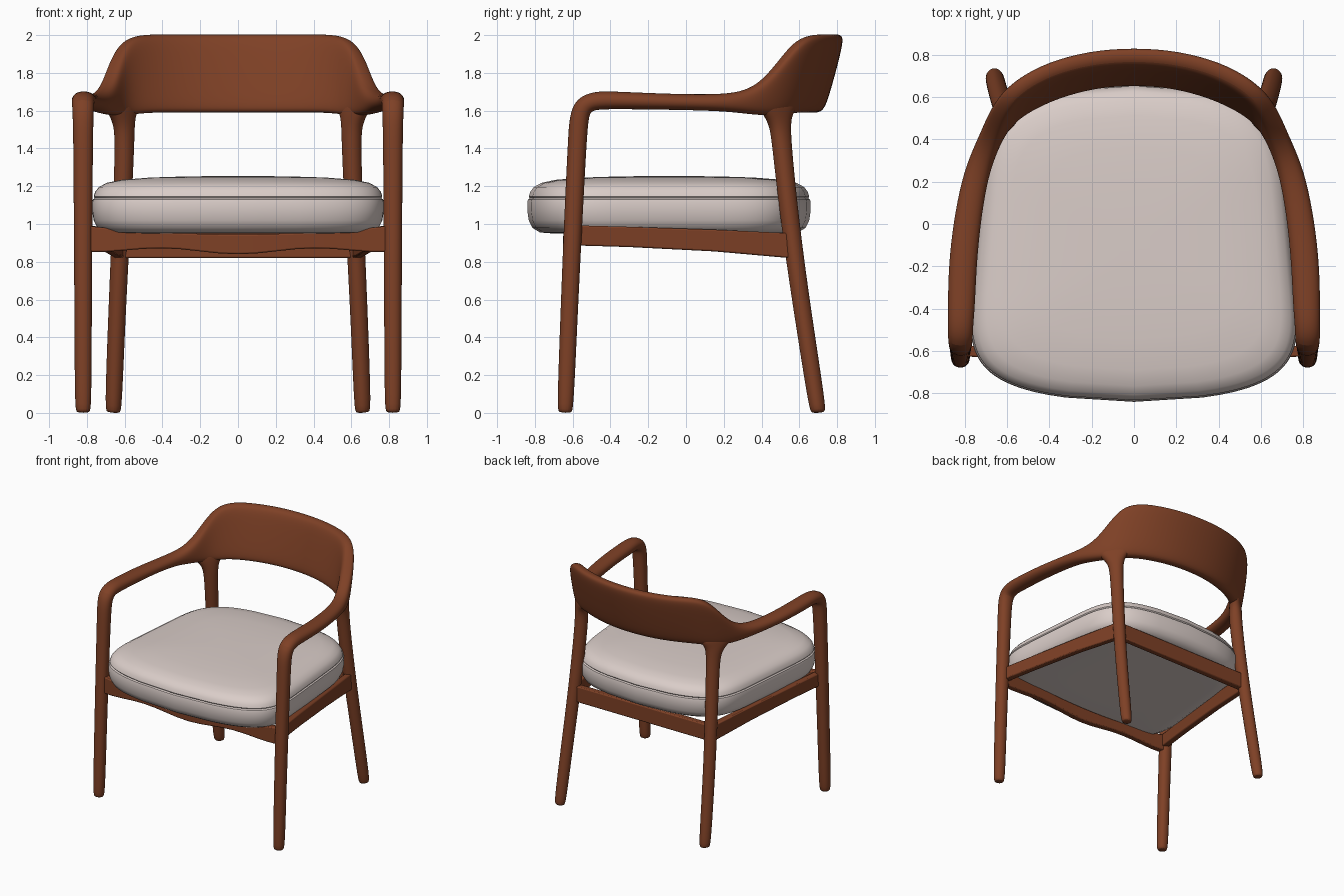
import bpy, bmesh, math
from mathutils import Vector

if "Cube" in bpy.data.objects:
    bpy.data.objects.remove(bpy.data.objects["Cube"])


def material(name, rgb):
    m = bpy.data.materials.new(name)
    m.diffuse_color = (*rgb, 1)
    m.use_nodes = True
    m.node_tree.nodes["Principled BSDF"].inputs["Base Color"].default_value = m.diffuse_color
    return m


WOOD = material("brown wood", (0.21, 0.052, 0.019))
FABRIC = material("pale fabric", (0.70, 0.61, 0.58))


def finish(name, bm, mat, subsurf=0, bevel=0.0):
    bmesh.ops.recalc_face_normals(bm, faces=bm.faces[:])
    me = bpy.data.meshes.new(name)
    bm.to_mesh(me)
    bm.free()
    ob = bpy.data.objects.new(name, me)
    bpy.context.collection.objects.link(ob)
    me.materials.append(mat)
    if subsurf:
        s = ob.modifiers.new("smooth", 'SUBSURF')
        s.levels = s.render_levels = subsurf
    if bevel:
        b = ob.modifiers.new("bevel", 'BEVEL')
        b.width, b.segments = bevel, 2
    bpy.ops.object.select_all(action='DESELECT')
    ob.select_set(True)
    bpy.context.view_layer.objects.active = ob
    bpy.ops.object.shade_smooth_by_angle(angle=math.radians(40))
    return ob


def skin(bm, rings):
    """Join rings of points into a closed tube with end caps."""
    vr = [[bm.verts.new(p) for p in r] for r in rings]
    n = len(vr[0])
    for r0, r1 in zip(vr, vr[1:]):
        for i in range(n):
            j = (i + 1) % n
            bm.faces.new((r0[i], r0[j], r1[j], r1[i]))
    bm.faces.new(vr[0][::-1])
    bm.faces.new(vr[-1])


def spow(v, e):
    return math.copysign(abs(v) ** e, v)


def loft(name, st, side=None, sides=16):
    """Stations: x, y, z, half thickness, half height, outward lean."""
    rings = []
    P = [Vector(s[:3]) for s in st]
    for k, (x, y, z, a, b, lean) in enumerate(st):
        T = P[min(k + 1, len(P) - 1)] - P[max(k - 1, 0)]
        if side is None:
            N = Vector((T.y, -T.x, 0)).normalized()
            if y > -0.4:
                T.z = 0
        else:
            N = Vector(side).normalized()
        U = N.cross(T.normalized()).normalized() + N * lean
        e = 2.15 + 1.85 * max(0, min(1, (b - 0.05) / 0.1))
        ring = []
        for i in range(sides):
            t = 2 * math.pi * i / sides
            ring.append(P[k] + N * a * 1.02 * spow(math.cos(t), 2 / e)
                        + U * b * 1.01 * spow(math.sin(t), 2 / e))
        rings.append(ring)
    bm = bmesh.new()
    skin(bm, rings)
    return finish(name, bm, WOOD, subsurf=2)


# Front legs, arms and backrest: one continuous sweep, half given then mirrored
half = [
    (.82, -.64, 0, .034, .034, 0), (.82, -.639, .02, .044, .044, 0),
    (.82, -.62, .5, .046, .046, 0), (.82, -.598, 1.0, .049, .049, 0),
    (.82, -.575, 1.45, .052, .050, 0), (.82, -.567, 1.56, .055, .052, 0),
    (.82, -.545, 1.63, .058, .053, 0), (.82, -.48, 1.655, .060, .050, 0),
    (.815, -.38, 1.655, .064, .047, 0), (.81, -.2, 1.65, .066, .044, 0),
    (.79, 0, 1.645, .064, .042, 0), (.755, .2, 1.642, .060, .045, 0),
    (.715, .32, 1.645, .056, .062, .05), (.675, .41, 1.67, .053, .095, .10),
    (.635, .49, 1.72, .050, .145, .15), (.58, .56, 1.775, .050, .195, .20),
    (.5, .62, 1.796, .050, .207, .24), (.38, .68, 1.797, .050, .207, .27),
    (.2, .73, 1.797, .050, .207, .27),
]
chain = half + [(0, .745, 1.797, .05, .207, .27)]
chain += [(-s[0], *s[1:]) for s in reversed(half)]
loft("arms_backrest_and_front_legs", chain)

# Rear legs, flaring into the backrest at the top
rear = [
    (.66, .70, 0, .034, .034), (.66, .697, .02, .044, .044),
    (.645, .635, .42, .045, .045), (.627, .575, .82, .047, .047),
    (.607, .527, 1.22, .049, .049), (.60, .505, 1.45, .052, .050),
    (.603, .498, 1.52, .062, .050), (.61, .488, 1.57, .085, .049),
    (.615, .483, 1.61, .125, .047), (.62, .48, 1.65, .125, .042),
]
for s, label in ((1, "right"), (-1, "left")):
    loft("rear_leg_" + label, [(s * p[0], *p[1:], 0) for p in rear],
         side=(.66 * s, -.75, 0))


# Seat rails: stations x, y, low z, high z
def rail(name, st, thick):
    d = Vector((st[-1][0] - st[0][0], st[-1][1] - st[0][1], 0)).normalized()
    n = Vector((-d.y, d.x, 0)) * thick / 2
    rings = []
    for x, y, lo, hi in st:
        c = Vector((x, y, 0))
        rings.append([c + q * n + Vector((0, 0, z))
                      for q, z in ((-1, lo), (1, lo), (1, hi), (-1, hi))])
    bm = bmesh.new()
    skin(bm, rings)
    finish(name, bm, WOOD, bevel=0.008)


front = []
for i in range(17):
    u = -1 + i / 8
    lo = .84 + .03 * math.sin(math.pi * min(1, abs(u))) ** 2 + .012 * abs(u) ** 3
    front.append((.80 * u, -.625 + .025 * u * u, lo, .945 + .045 * u * u))
rail("front_rail", front, .05)
rail("rear_rail", [(-.62, .565, .82, .95), (.62, .565, .82, .95)], .05)
for s, label in ((1, "right"), (-1, "left")):
    rail("side_rail_" + label,
         [(s * .80, -.60, .887, .993), (s * .755, -.3, .878, .985),
          (s * .69, .15, .855, .97), (s * .627, .57, .818, .95)], .05)

# Cushion: rounded, tapered outline stacked through a soft profile with a seam
outline = []
for i in range(96):
    t = 2 * math.pi * i / 96
    u, v = spow(math.cos(t), 1 / 3), spow(math.sin(t), 1 / 3)
    outline.append((u * (.745 - .055 * v), v * (.75 - .12 * u * u)))
profile = [(.5, .95), (.82, .95), (.91, .955), (.965, .98), (.99, 1.02),
           (1.0, 1.07), (1.0, 1.115), (.995, 1.13), (.982, 1.137), (.99, 1.145),
           (.98, 1.17), (.955, 1.195), (.90, 1.218), (.80, 1.234),
           (.60, 1.246), (.35, 1.252), (.1, 1.254)]
bm = bmesh.new()
skin(bm, [[(x * k, y * k - .09, z) for x, y in outline] for k, z in profile])
finish("seat_cushion", bm, FABRIC)
